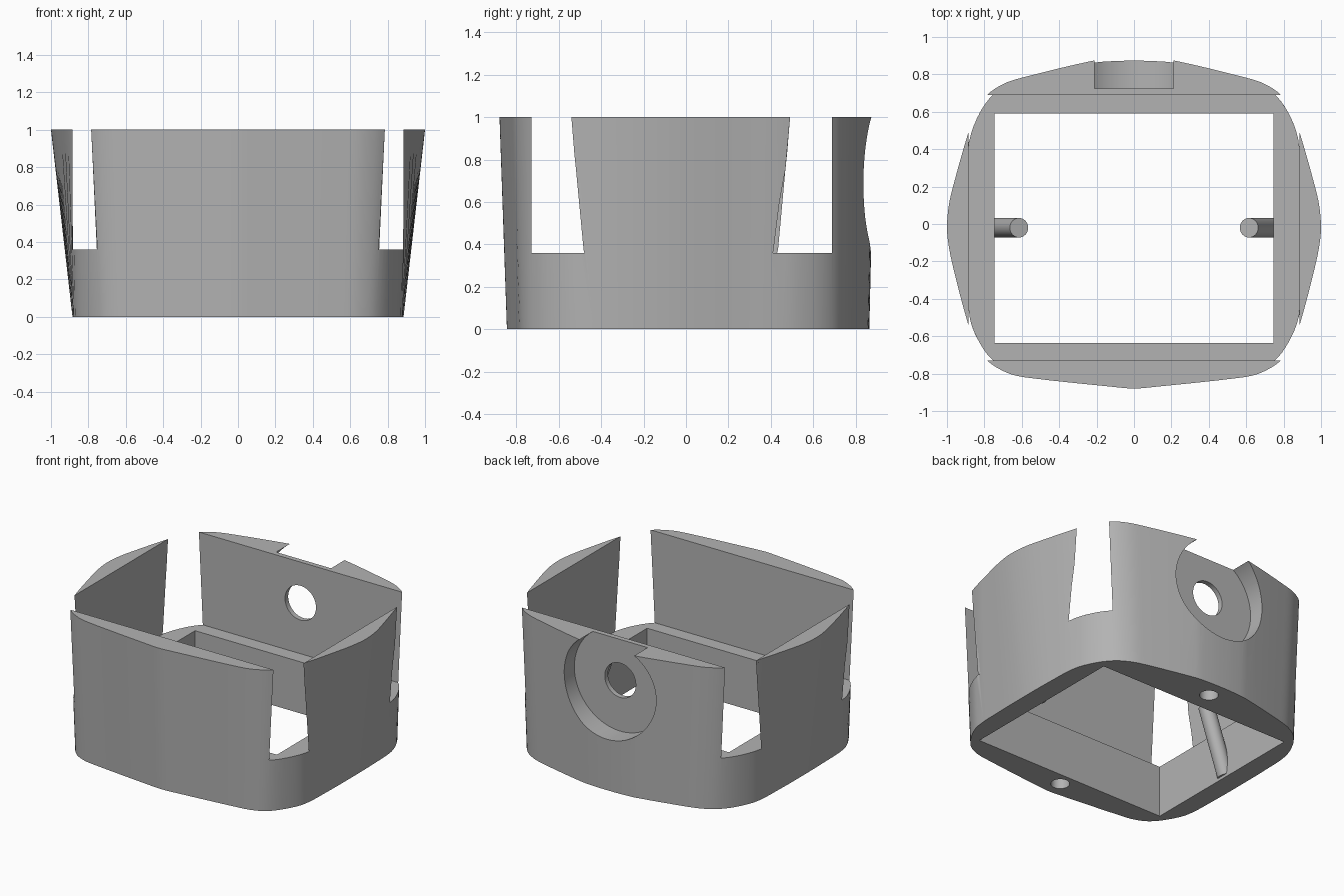
import bpy, bmesh, math
from mathutils import Vector, Matrix

if "Cube" in bpy.data.objects:
    bpy.data.objects.remove(bpy.data.objects["Cube"])

grey = bpy.data.materials.new("plain grey")
grey.diffuse_color = (0.45, 0.45, 0.45, 1)
grey.use_nodes = True
grey.node_tree.nodes["Principled BSDF"].inputs["Base Color"].default_value = grey.diffuse_color


def make_object(name, bm):
    bmesh.ops.recalc_face_normals(bm, faces=bm.faces)
    mesh = bpy.data.meshes.new(name)
    bm.to_mesh(mesh)
    bm.free()
    mesh.materials.append(grey)
    ob = bpy.data.objects.new(name, mesh)
    bpy.context.collection.objects.link(ob)
    return ob


def box(name, lo, hi):
    bm = bmesh.new()
    bmesh.ops.create_cube(bm, size=1)
    lo, hi = Vector(lo), Vector(hi)
    for v in bm.verts:
        v.co = (lo + hi) / 2 + Vector(a * b for a, b in zip(v.co, hi - lo))
    return make_object(name, bm)


def rod(name, a, b, r, n=48):
    a, b = Vector(a), Vector(b)
    m = Matrix.Translation((a + b) / 2) @ (b - a).to_track_quat('Z', 'Y').to_matrix().to_4x4()
    bm = bmesh.new()
    bmesh.ops.create_cone(bm, cap_ends=True, segments=n, radius1=r, radius2=r,
                          depth=(b - a).length, matrix=m)
    return make_object(name, bm)


def smooth_outline(half, steps=4):
    """Mirror a right-hand half outline and round it with a Catmull-Rom curve."""
    pts = [Vector(p) for p in half]
    pts += [Vector((-p.x, p.y)) for p in reversed(pts[1:-1])]
    n, out = len(pts), []
    for i in range(n):
        p0, p1, p2, p3 = (pts[(i + k) % n] for k in (-1, 0, 1, 2))
        # centripetal-like tangents keep uneven spacing from overshooting
        d0, d1, d2 = (p1 - p0).length, (p2 - p1).length, (p3 - p2).length
        m1 = (p2 - p0) * (d1 / (d0 + d1))
        m2 = (p3 - p1) * (d1 / (d1 + d2))
        for s in range(steps):
            t = s / steps
            out.append(p1 * (2*t**3 - 3*t**2 + 1) + m1 * (t**3 - 2*t**2 + t)
                       + p2 * (3*t**2 - 2*t**3) + m2 * (t**3 - t**2))
    return out


# Flared body: loft between bottom and top outlines
top = [(0, -.88), (.1, -.872), (.58, -.82), (.68, -.795), (.785, -.73), (.845, -.64),
       (.89, -.525), (.965, -.24), (.99, -.12), (1, -.02), (.99, .1), (.965, .21),
       (.89, .475), (.845, .6), (.785, .69), (.7, .748), (.6, .782), (.21, .875),
       (.1, .885), (0, .888)]
bottom = [(0, -.845), (.1, -.838), (.55, -.79), (.65, -.772), (.738, -.727), (.815, -.63),
          (.87, -.5), (.883, -.24), (.885, -.12), (.885, -.02), (.885, .1), (.883, .21),
          (.87, .45), (.815, .59), (.738, .69), (.65, .745), (.56, .775), (.21, .853),
          (.1, .863), (0, .865)]
bm = bmesh.new()
rings = [[bm.verts.new((p.x, p.y, z)) for p in smooth_outline(o)]
         for o, z in ((bottom, 0), (top, 1))]
n = len(rings[0])
for i in range(n):
    j = (i + 1) % n
    bm.faces.new((rings[0][i], rings[0][j], rings[1][j], rings[1][i]))
bm.faces.new(rings[0])
bm.faces.new(rings[1])
body = make_object("body_shell", bm)

# Cutters: upper pocket (opens the corner slots), lower opening, round recess, holes
HOLE_Z = 0.715
cutters = [
    box("upper_pocket", (-.885, -.73, .36), (.885, .69, 1.3)),
    box("lower_opening", (-.745, -.635, -.3), (.745, .59, .6)),
    rod("round_recess", (0, .725, HOLE_Z), (0, 1.2, HOLE_Z), .355, 96),
    rod("back_hole", (0, .5, HOLE_Z), (0, 1.0, HOLE_Z), .12),
    rod("back_screw_hole", (0, .737, -.2), (0, .737, .25), .06),
    rod("front_screw_hole", (0, -.727, -.2), (0, -.727, .25), .06),
]
bpy.context.view_layer.objects.active = body
for c in cutters:
    c.hide_render = True
    mod = body.modifiers.new(c.name, 'BOOLEAN')
    mod.operation = 'DIFFERENCE'
    mod.solver = 'EXACT'
    mod.object = c
    bpy.ops.object.modifier_apply(modifier=mod.name)
for c in cutters:
    bpy.data.objects.remove(c)

# Slanted pins on the inner side walls
pins = [rod(side + "_pin", (s * .772, -.02, .03), (s * .615, -.02, .48), .052, 32)
        for side, s in (("left", -1), ("right", 1))]

# Smooth shading with sharp edges
bpy.ops.object.select_all(action='DESELECT')
for ob in [body] + pins:
    ob.select_set(True)
bpy.context.view_layer.objects.active = body
bpy.ops.object.shade_smooth_by_angle(angle=math.radians(30))
